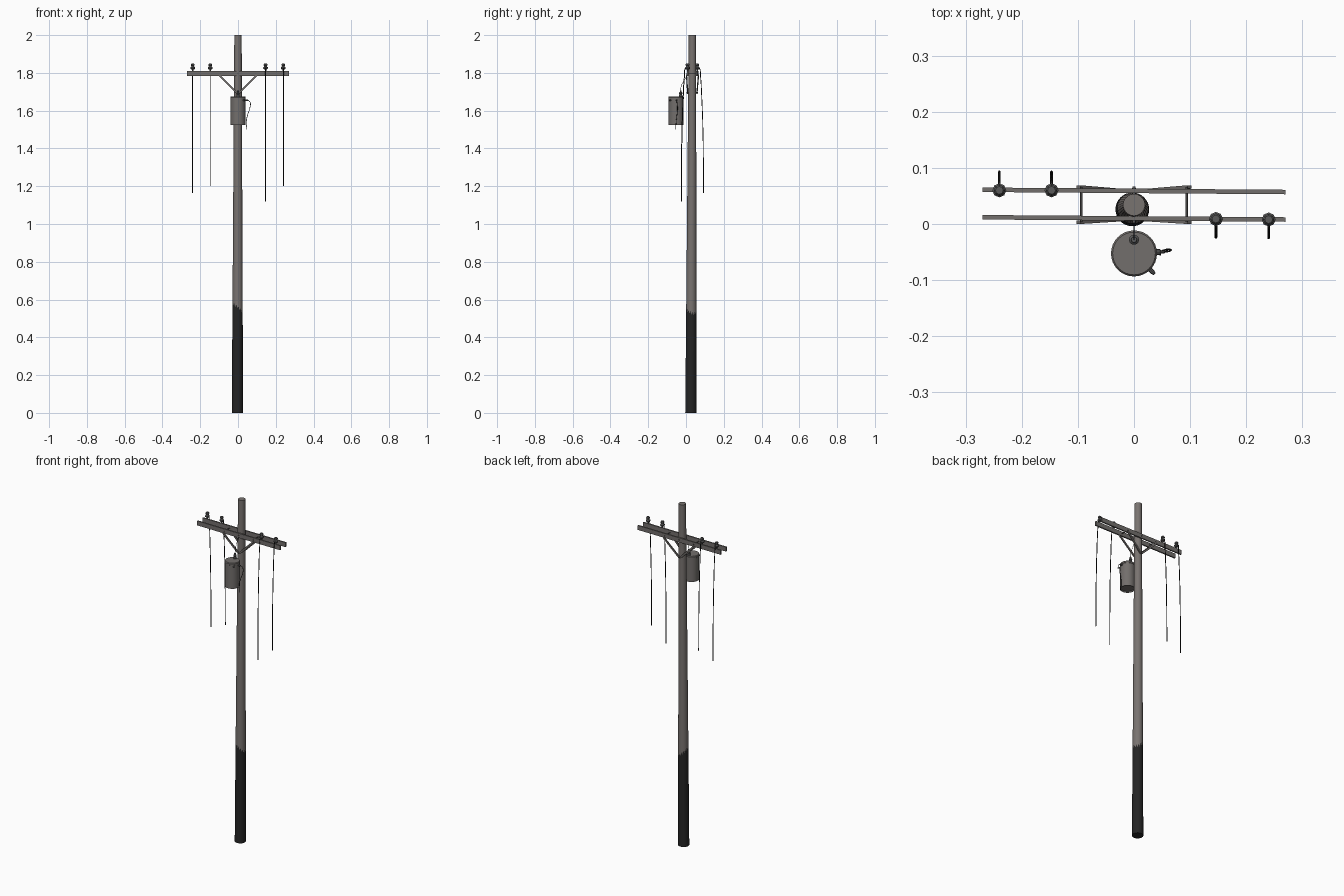
import bpy, bmesh, math
from mathutils import Vector, Matrix

if "Cube" in bpy.data.objects:
    bpy.data.objects.remove(bpy.data.objects["Cube"])


def mat(name, r, g, b):
    m = bpy.data.materials.new(name)
    m.diffuse_color = (r, g, b, 1)
    m.use_nodes = True
    m.node_tree.nodes["Principled BSDF"].inputs["Base Color"].default_value = m.diffuse_color
    return m


WOOD = mat("weathered wood", 0.19, 0.172, 0.162)
TAR = mat("tarred base", 0.018, 0.018, 0.018)
METAL = mat("grey metal", 0.17, 0.158, 0.15)
STEEL = mat("bracket steel", 0.11, 0.105, 0.1)
CERAMIC = mat("insulator grey", 0.10, 0.10, 0.10)
WIRE = mat("black wire", 0.012, 0.012, 0.012)


def finish(name, bm, mats, smooth=None):
    bmesh.ops.recalc_face_normals(bm, faces=bm.faces)
    me = bpy.data.meshes.new(name)
    bm.to_mesh(me)
    bm.free()
    for m in mats:
        me.materials.append(m)
    ob = bpy.data.objects.new(name, me)
    bpy.context.collection.objects.link(ob)
    if smooth:
        bpy.context.view_layer.objects.active = ob
        ob.select_set(True)
        bpy.ops.object.shade_smooth_by_angle(angle=math.radians(smooth))
        ob.select_set(False)
    return ob


def loft(bm, rings):
    """Skin a list of vertex rings and cap both ends."""
    rows = [[bm.verts.new(p) for p in ring] for ring in rings]
    n = len(rows[0])
    levels = []
    for a, b in zip(rows, rows[1:]):
        levels.append([bm.faces.new((a[i], a[(i + 1) % n], b[(i + 1) % n], b[i])) for i in range(n)])
    caps = bm.faces.new(rows[0][::-1]), bm.faces.new(rows[-1])
    return levels, caps


def lathe(name, origin, profile, material, sides, axis=(0, 0, 1), smooth=35):
    """Revolve (radius, height) pairs around an axis."""
    rot = Vector((0, 0, 1)).rotation_difference(Vector(axis)).to_matrix()
    bm = bmesh.new()
    loft(bm, [[Vector(origin) + rot @ Vector((r * math.cos(2 * math.pi * i / sides),
                                               r * math.sin(2 * math.pi * i / sides), h))
               for i in range(sides)] for r, h in profile])
    return finish(name, bm, [material], smooth)


def rod(name, a, b, r, material, sides=8):
    d = Vector(b) - Vector(a)
    return lathe(name, a, [(r, 0), (r, d.length)], material, sides, d.normalized(), 50)


def beam(name, a, b, width, depth, material):
    """Rectangular bar from a to b; width lies across the bar, depth mostly along y."""
    a, b = Vector(a), Vector(b)
    d = (b - a).normalized()
    u = d.cross(Vector((0, 1, 0))).normalized()
    v = u.cross(d)
    bm = bmesh.new()
    loft(bm, [[p + u * sx * width / 2 + v * sy * depth / 2
               for sx, sy in ((-1, -1), (1, -1), (1, 1), (-1, 1))] for p in (a, b)])
    return finish(name, bm, [material])


def cable(name, pts, r, material):
    """Smooth round wire through the points."""
    cu = bpy.data.curves.new(name, 'CURVE')
    cu.dimensions = '3D'
    cu.bevel_depth, cu.bevel_resolution, cu.resolution_u = r, 1, 6
    cu.use_fill_caps = True
    sp = cu.splines.new('BEZIER')
    sp.bezier_points.add(len(pts) - 1)
    for bp, p in zip(sp.bezier_points, pts):
        bp.co = p
        bp.handle_left_type = bp.handle_right_type = 'AUTO'
    cu.materials.append(material)
    ob = bpy.data.objects.new(name, cu)
    bpy.context.collection.objects.link(ob)
    bpy.context.view_layer.objects.active = ob
    ob.select_set(True)
    bpy.ops.object.convert(target='MESH')
    bpy.context.object.select_set(False)


# Pole: slightly leaning taper with a slanted, ragged tar line
N = 32


def pole_ring(z, ragged=False):
    t = z / 2
    r, cx, cy = 0.030 - 0.0105 * t, -0.003 + 0.003 * t, 0.026 + 0.008 * t
    ring = []
    for i in range(N):
        a = 2 * math.pi * i / N
        x, y = r * math.cos(a), r * math.sin(a)
        dz = -0.8 * x - 0.4 * y + (0.009 if i % 2 else -0.009) if ragged else 0
        ring.append((cx + x, cy + y, z + dz))
    return ring


bm = bmesh.new()
levels, caps = loft(bm, [pole_ring(0), pole_ring(0.55, True), pole_ring(2.0)])
for f in levels[0] + [caps[0]]:
    f.material_index = 1
finish("pole", bm, [WOOD, TAR], 35)

# Twin crossarms, spacer bolts and the centre through bolt
beam("front_crossarm", (-0.27, 0.012, 1.796), (0.27, 0.008, 1.796), 0.026, 0.008, METAL)
beam("back_crossarm", (-0.27, 0.061, 1.796), (0.27, 0.057, 1.796), 0.026, 0.008, METAL)
for s, side in ((-1, "left"), (1, "right")):
    rod(side + "_spacer_bolt", (s * 0.094, 0.004, 1.796), (s * 0.094, 0.066, 1.796), 0.002, STEEL)
    # Diagonal braces under each arm
    beam(side + "_front_brace", (s * 0.099, 0.003, 1.787), (s * 0.004, 0.009, 1.693), 0.010, 0.006, METAL)
    beam(side + "_back_brace", (s * 0.099, 0.066, 1.787), (s * 0.004, 0.058, 1.693), 0.010, 0.006, METAL)
rod("centre_bolt", (0, 0.002, 1.796), (0, 0.067, 1.796), 0.003, STEEL)
rod("brace_bolt", (0, 0.003, 1.694), (0, 0.064, 1.694), 0.004, STEEL)

# Pin insulators with a hanging wire each: x, y, wire end height, wire direction
INSULATOR = [(0.004, 0), (0.004, 0.010), (0.0085, 0.011), (0.0125, 0.015), (0.0125, 0.021),
             (0.008, 0.025), (0.007, 0.029), (0.010, 0.031), (0.010, 0.037), (0.007, 0.041)]
for k, (x, y, end, s) in enumerate([(-0.24, 0.06, 1.165, 1), (-0.147, 0.06, 1.20, 1),
                                    (0.146, 0.009, 1.12, -1), (0.24, 0.008, 1.20, -1)], 1):
    lathe(f"insulator_{k}", (x, y, 1.808), INSULATOR, CERAMIC, 8, smooth=20)
    path = [(0.0, 1.836), (0.010, 1.828), (0.017, 1.78), (0.023, 1.68), (0.030, 1.48), (0.033, end)]
    cable(f"hanging_wire_{k}", [(x, y + s * dy, z) for dy, z in path], 0.0024, WIRE)

# Transformer can with lid rim and recessed bottom
CX, CY = 0.0, -0.0525
lathe("transformer_can", (CX, CY, 1.525),
      [(0.035, 0.006), (0.037, 0), (0.0395, 0), (0.0395, 0.137), (0.041, 0.138),
       (0.041, 0.146), (0.038, 0.150)], METAL, 32)

# Mounting brackets holding the can to the pole
for z, name in ((1.645, "upper"), (1.555, "lower")):
    beam(name + "_mount", (0, -0.018, z), (0, 0.014, z), 0.014, 0.016, STEEL).name = name + "_mount"

# Top bushing and its lead to the arm
lathe("top_bushing", (0, -0.028, 1.673),
      [(0.009, 0), (0.009, 0.010), (0.006, 0.013), (0.009, 0.017), (0.009, 0.022),
       (0.005, 0.026), (0.005, 0.034)], CERAMIC, 12)
cable("top_lead", [(0, -0.028, 1.705), (0, -0.025, 1.73), (0, -0.012, 1.757), (0, 0.006, 1.785)], 0.0012, WIRE)

# Side bushings and the drooping lead
lathe("side_bushing", (0.037, -0.05, 1.655), [(0.005, 0), (0.005, 0.009), (0.003, 0.011), (0.003, 0.017)],
      CERAMIC, 8, (1, 0, 0))
lathe("front_bushing", (CX + 0.026, CY - 0.026, 1.655), [(0.004, 0), (0.004, 0.010), (0.0025, 0.015)],
      CERAMIC, 8, (0.707, -0.707, 0))
cable("side_lead", [(0.053, -0.05, 1.655), (0.064, -0.048, 1.645), (0.063, -0.045, 1.615),
                    (0.050, -0.048, 1.575), (0.044, -0.052, 1.54), (0.047, -0.055, 1.50)], 0.0016, WIRE)
